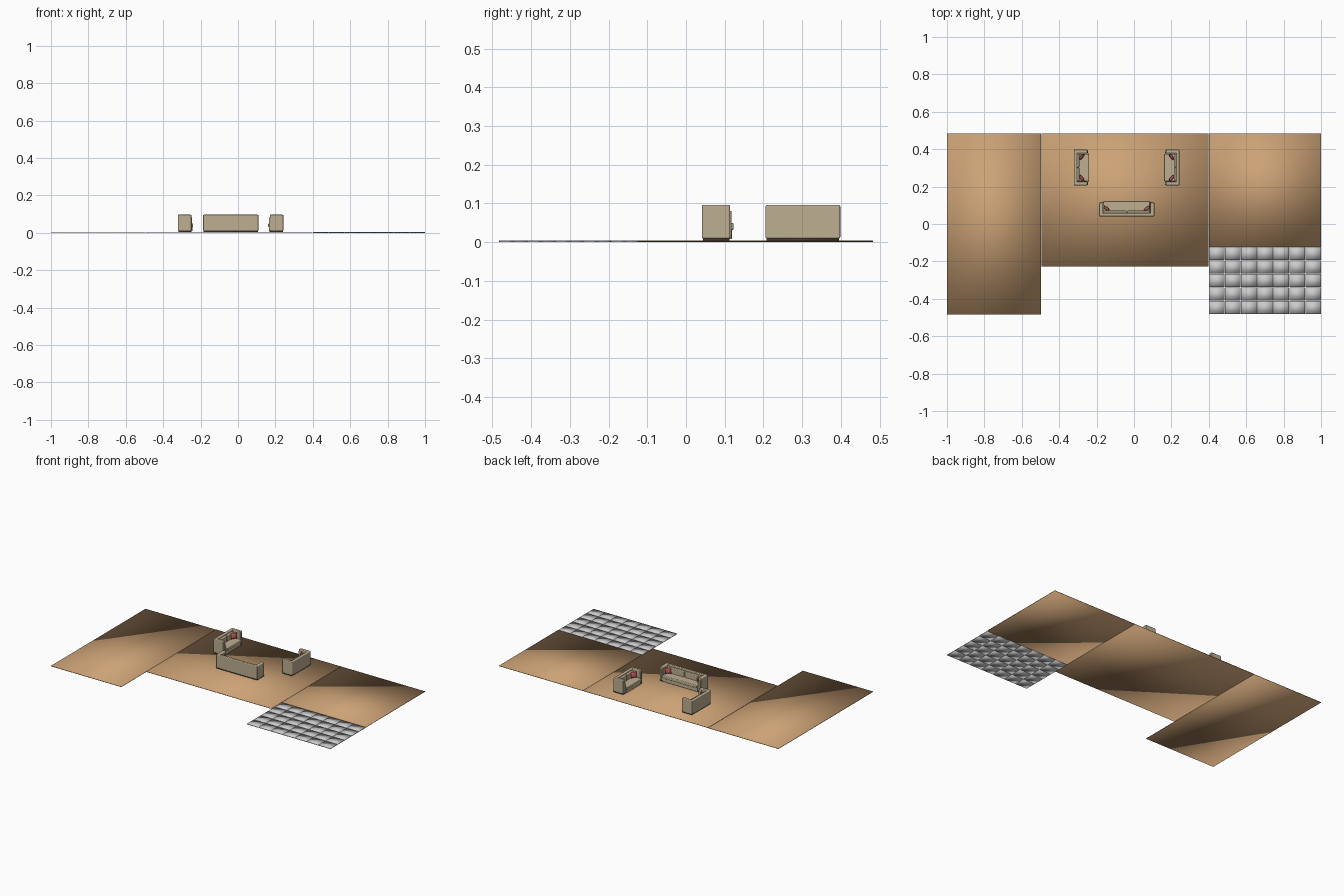
import bpy, bmesh
from math import radians
from mathutils import Matrix, Vector

if "Cube" in bpy.data.objects:
    bpy.data.objects.remove(bpy.data.objects["Cube"])


def material(name, rgb):
    m = bpy.data.materials.new(name)
    m.diffuse_color = (*rgb, 1)
    m.use_nodes = True
    m.node_tree.nodes["Principled BSDF"].inputs["Base Color"].default_value = m.diffuse_color
    return m


WOOD = material("wood", (0.60, 0.36, 0.18))
STONE = material("stone", (0.55, 0.57, 0.56))
FABRIC = material("fabric", (0.52, 0.43, 0.29))
DARK = material("dark_base", (0.10, 0.08, 0.06))
RED = material("red_cloth", (0.45, 0.09, 0.09))


def finish(name, bm, mat, place=Matrix(), bevel=0.0):
    bmesh.ops.recalc_face_normals(bm, faces=bm.faces)
    me = bpy.data.meshes.new(name)
    bm.to_mesh(me)
    bm.free()
    me.materials.append(mat)
    for p in me.polygons:
        p.use_smooth = True
    ob = bpy.data.objects.new(name, me)
    bpy.context.collection.objects.link(ob)
    ob.matrix_world = place
    if bevel:
        mod = ob.modifiers.new("soft_edges", 'BEVEL')
        mod.width, mod.segments, mod.harden_normals = bevel, 3, True
    return ob


def add_box(bm, x0, x1, y0, y1, z0, z1):
    c = Vector((x0 + x1, y0 + y1, z0 + z1)) / 2
    m = Matrix.Translation(c) @ Matrix.Diagonal((x1 - x0, y1 - y0, z1 - z0, 1))
    bmesh.ops.create_cube(bm, size=1, matrix=m)


def box(name, dims, mat, place=Matrix(), bevel=0.0):
    bm = bmesh.new()
    add_box(bm, *dims)
    return finish(name, bm, mat, place, bevel)


def pillow(name, place, size=0.019, thick=0.007):
    # two bulging sheets welded along the seam
    bm = bmesh.new()
    for side in (1, -1):
        made = bmesh.ops.create_grid(bm, x_segments=6, y_segments=6, size=1)
        for v in made["verts"]:
            u, w = v.co.x, v.co.y
            bulge = max(0, (1 - u * u) * (1 - w * w)) ** 0.5
            pinch = 0.9 + 0.1 * (u * w) ** 2
            v.co = (u * size * pinch, side * thick * bulge, w * size * pinch)
    bmesh.ops.remove_doubles(bm, verts=bm.verts, dist=1e-5)
    finish(name, bm, RED, place)


def sofa(name, width, loc, turn):
    # local frame: back on y = 0, seat facing +y
    place = Matrix.Translation(loc) @ Matrix.Rotation(radians(turn), 4, 'Z')
    h, arm = width / 2, 0.022
    inner = h - arm
    box(name + "_plinth", (-h + 0.003, h - 0.003, 0.003, 0.071, 0.005, 0.012), DARK, place)
    box(name + "_back", (-h, h, 0, 0.018, 0.009, 0.0965), FABRIC, place, 0.005)
    for s, side in ((-1, "left"), (1, "right")):
        x0, x1 = sorted((s * inner, s * h))
        box(f"{name}_{side}_arm", (x0, x1, 0.004, 0.073, 0.009, 0.0965), FABRIC, place, 0.005)
        box(f"{name}_{side}_arm_front", (x0 + 0.004, x1 - 0.004, 0.068, 0.077, 0.012, 0.081),
            FABRIC, place, 0.002)
        # seat and back cushion of this half
        a, b = sorted((s * 0.0005, s * (inner - 0.001)))
        box(f"{name}_{side}_back_cushion", (a, b, 0.016, 0.030, 0.045, 0.088), FABRIC, place, 0.005)
        # scatter pillow across the corner
        pose = (Matrix.Translation((s * (inner - 0.018), 0.042, 0.068))
                @ Matrix.Rotation(radians(s * 38), 4, 'Z')
                @ Matrix.Rotation(radians(14), 4, 'X'))
        pillow(f"{name}_{side}_pillow", place @ pose)
    box(name + "_seat_base", (-inner, inner, 0.012, 0.078, 0.008, 0.032), FABRIC, place, 0.002)
    box(name + "_seat_cushion", (-inner + 0.001, inner - 0.001, 0.016, 0.082, 0.031, 0.050),
        FABRIC, place, 0.005)


# wooden floors of the three rooms
box("left_floor", (-1.0, -0.497, -0.483, 0.483, 0.001, 0.004), WOOD)
box("middle_floor", (-0.495, 0.398, -0.228, 0.483, 0.002, 0.005), WOOD)
box("right_floor", (0.40, 1.0, -0.122, 0.483, 0.002, 0.005), WOOD)

# stone terrace tiles
bm = bmesh.new()
nx, ny, gap = 7, 5, 0.0015
dx, dy = 0.6 / nx, 0.361 / ny
for i in range(nx):
    for j in range(ny):
        x, y = 0.40 + i * dx, -0.483 + j * dy
        add_box(bm, x + gap, x + dx - gap / 2, y + gap / 2, y + dy - gap, 0, 0.004)
finish("terrace_tiles", bm, STONE)

# seating group around the open centre
sofa("long_sofa", 0.296, (-0.039, 0.041, 0), 0)
sofa("left_sofa", 0.193, (-0.322, 0.302, 0), -90)
sofa("right_sofa", 0.193, (0.243, 0.302, 0), 90)
